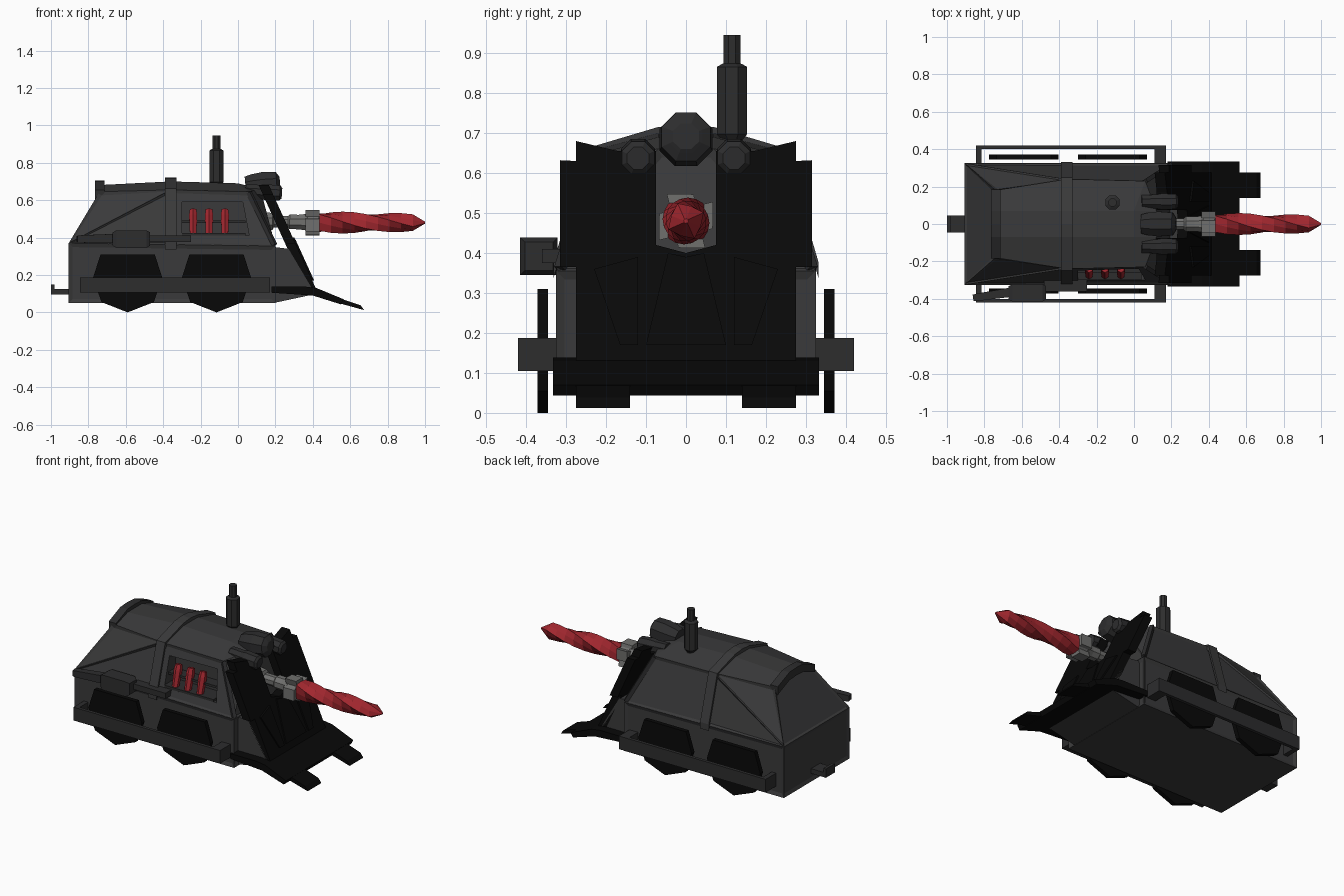
import bpy, bmesh, math
from mathutils import Vector

if "Cube" in bpy.data.objects:
    bpy.data.objects.remove(bpy.data.objects["Cube"])


def mat(name, r, g, b):
    m = bpy.data.materials.new(name)
    m.diffuse_color = (r, g, b, 1)
    m.use_nodes = True
    m.node_tree.nodes["Principled BSDF"].inputs["Base Color"].default_value = m.diffuse_color
    return m


BODY = mat("dark_grey", .042, .042, .043)
TRIM = mat("trim_grey", .026, .026, .027)
BLACK = mat("black", .0025, .0025, .0025)
STEEL = mat("steel", .16, .16, .155)
RED = mat("red", .36, .02, .028)


def finish(name, bm, m):
    bmesh.ops.recalc_face_normals(bm, faces=bm.faces)
    me = bpy.data.meshes.new(name)
    bm.to_mesh(me)
    bm.free()
    ob = bpy.data.objects.new(name, me)
    bpy.context.collection.objects.link(ob)
    me.materials.append(m)
    return ob


def skin(name, rings, m):
    """Join equal rings of points into a closed solid."""
    bm = bmesh.new()
    vs = [[bm.verts.new(p) for p in r] for r in rings]
    n = len(vs[0])
    for a, b in zip(vs, vs[1:]):
        for i in range(n):
            j = (i + 1) % n
            bm.faces.new((a[i], a[j], b[j], b[i]))
    bm.faces.new(vs[0])
    bm.faces.new(vs[-1])
    return finish(name, bm, m)


def hull(name, pts, m, inset=0):
    bm = bmesh.new()
    for p in pts:
        bm.verts.new(p)
    bmesh.ops.convex_hull(bm, input=bm.verts[:])
    bmesh.ops.dissolve_limit(bm, angle_limit=.17, verts=bm.verts[:], edges=bm.edges[:])
    if inset:  # recessed panels on the large side and back faces
        bmesh.ops.recalc_face_normals(bm, faces=bm.faces)
        fs = [f for f in bm.faces if f.calc_area() > .04 and abs(f.normal.z) < .85]
        bmesh.ops.inset_individual(bm, faces=fs, thickness=inset, depth=-.008)
    return finish(name, bm, m)


def box(name, x, y, z, m):
    y0, y1 = sorted(y)
    return skin(name, [[(a, y0, z[0]), (a, y1, z[0]), (a, y1, z[1]), (a, y0, z[1])] for a in x], m)


def profile(name, pts, y0, y1, m):
    """Extrude an (x, z) outline across y."""
    return skin(name, [[(x, y, z) for x, z in pts] for y in (y0, y1)], m)


def tube(name, p, q, stations, n, m):
    """Lathe of (fraction, radius) stations along p-q with n sides."""
    p, q = Vector(p), Vector(q)
    rot = (q - p).to_track_quat('Z', 'Y')
    angs = [2 * math.pi * (i + .5) / n for i in range(n)]
    return skin(name, [[p.lerp(q, t) + rot @ Vector((r * math.cos(a), r * math.sin(a), 0))
                        for a in angs] for t, r in stations], m)


# lower hull with recessed side panels, and nose
hull("lower_hull", [(x, y, z) for y in (-.325, .325) for x, z in
     ((-.905, .05), (-.905, .37), (.2, .05), (.2, .355))], BODY, .03)
hull("hull_nose", [(x, y, z) for y in (-.275, .275) for x, z in
     ((.19, .05), (.4, .095), (.4, .12), (.27, .34), (.19, .35))], BODY)

# cabin with sloped sides and a crowned roof, in a rear and a front section
belt_r, belt_m, belt_f = (-.905, .325, .37), (-.36, .325, .362), (.2, .325, .354)
edge_r, edge_m, edge_f = (-.74, .18, .645), (-.36, .24, .655), (.06, .23, .645)
top_r, top_m, top_f = (-.715, .07, .682), (-.36, .07, .70), (.0, .07, .69)


def both(*pts):
    return [(x, s * y, z) for s in (1, -1) for x, y, z in pts]


hull("cabin_rear", both(belt_r, belt_m, edge_r, edge_m, top_r, top_m), BODY, .022)
cab = hull("cabin_front", both(belt_m, belt_f, edge_m, edge_f, top_m, top_f,
           (.12, .07, .66), (.21, .07, .40)), BODY, .022)

# equipment bay cut in the front side of the cabin
cut = profile("bay_cutter", [(-.30, .41), (.06, .41), (.025, .59), (-.30, .59)], -.4, -.19, TRIM)
cut.hide_render = True
cut.hide_viewport = True
mod = cab.modifiers.new("bay", 'BOOLEAN')
mod.object = cut
mod.solver = 'EXACT'
for x in (-.24, -.155, -.07):
    tube("red_canister", (x, -.275, .42), (x, -.24, .55), ((0, .02), (.75, .025), (1, .02)), 6, RED)
box("bay_rail", (-.3, .04), (-.26, -.19), (.478, .492), TRIM)
box("bay_lower_rail", (-.3, .04), (-.30, -.19), (.41, .425), TRIM)

# roof rib and rear bar following the crown
def arch(name, x0, x1, pts, drop, m):
    for s in (1, -1):
        skin(name, [[(x, s * y, z) for y, z in pts] + [(x, s * y, z - drop) for y, z in pts[::-1]]
                    for x in (x0, x1)], m)


arch("roof_rib", -.39, -.33, ((0, .722), (.07, .715), (.248, .662), (.332, .375)), .04, BODY)
arch("rear_roof_bar", -.765, -.715, ((0, .706), (.07, .702), (.185, .655)), .05, TRIM)

# wheels and side rails
for s in (1, -1):
    for cx in (-.59, -.115):
        profile("wheel", [(cx + dx, z) for dx, z in ((-.145, .31), (.145, .31), (.185, .185),
                (.14, .055), (.0, .0), (-.14, .055), (-.185, .185))], s * .345, s * .372, BLACK)
    box("side_rail", (-.845, .17), (s * .40, s * .42), (.105, .187), TRIM)
    box("rail_bracket_rear", (-.845, -.815), (s * .31, s * .41), (.105, .187), TRIM)
    box("rail_bracket_front", (.11, .17), (s * .31, s * .41), (.105, .187), TRIM)
    tube("front_corner_post", (.195, s * .315, .36), (.06, s * .228, .64), ((0, .016), (1, .016)), 4, TRIM)

# rear hitch
box("hitch_bar", (-.99, -.89), (-.045, .045), (.095, .125), TRIM)
box("hitch_lip", (-1, -.982), (-.045, .045), (.095, .15), TRIM)

# exhaust on the front side
box("exhaust_pipe", (-.48, -.25), (-.36, -.29), (.375, .41), TRIM)
tube("exhaust_muffler", (-.67, -.368, .392), (-.47, -.368, .392),
     ((0, .05), (.1, .066), (.9, .066), (1, .05)), 4, TRIM)
tube("exhaust_tip", (-.86, -.395, .392), (-.66, -.365, .395), ((0, .024), (.1, .028), (1, .035)), 4, TRIM)

# roof mast
tube("mast", (-.115, .115, .65), (-.115, .115, .945),
     ((0, .026), (.1, .026), (.16, .041), (.73, .041), (.75, .03), (.76, .023), (1, .023)), 8, TRIM)

# roof lamps
tube("centre_lamp", (.04, 0, .675), (.225, 0, .692),
     ((0, .055), (.2, .065), (.5, .072), (.9, .066), (.97, .045), (1, .035)), 8, TRIM)
for s in (1, -1):
    tube("side_lamp", (.04, s * .12, .65), (.235, s * .12, .637),
         ((0, .038), (.4, .04), (.55, .046), (.94, .044), (1, .03)), 8, TRIM)


# slanted ram plate with a slot for the drill
def plate(name, yz, s, lift, thick):
    def at(y, z, d):
        return (.42 - (z - .12) * .455 + d, s * y, z)
    return skin(name, [[at(y, z, d) for y, z in yz] for d in (lift, lift - thick)], BLACK)


for s in (1, -1):
    plate("ram_plate", ((0, .11), (.275, .11), (.275, .365), (.315, .365), (.315, .632), (.275, .63),
          (.275, .68), (.17, .655), (.075, .655), (.075, .42), (0, .40)), s, 0, .055)
    plate("ram_outer_rib", ((.12, .39), (.23, .36), (.165, .17), (.12, .17)), s, .01, .03)
    plate("ram_inner_rib", ((.0, .39), (.045, .40), (.1, .17), (.0, .17)), s, .008, .03)
    # digging teeth
    profile("blade_tooth", ((.53, .08), (.655, .038), (.675, .012), (.53, .052)), s * .14, s * .275, BLACK)
profile("blade_base", ((.18, .138), (.36, .138), (.42, .13), (.565, .07), (.55, .043), (.40, .09), (.18, .105)),
        -.333, .333, BLACK)

# drill mount: sleeve, collar and four clamp fins
tube("drill_sleeve", (.10, 0, .487), (.38, 0, .482),
     ((0, .055), (.3, .05), (.33, .033), (.6, .033), (.63, .042), (.8, .042), (1, .05)), 8, STEEL)
tube("drill_collar", (.36, 0, .48), (.44, 0, .48), ((0, .045), (.15, .055), (.85, .055), (1, .048)), 8, STEEL)
for i in range(4):
    a = math.pi / 2 * i + .25
    c = Vector((0, math.cos(a), math.sin(a)))
    t = Vector((0, -math.sin(a), math.cos(a)))
    hull("collar_fin", [Vector((x, 0, .48)) + c * r + t * w for x in (.36, .435)
         for r, w in ((.04, -.035), (.04, .03), (.06, -.035), (.078, .03))], STEEL)

# twisted drill bit
rings = []
N = 8
for k in range(N + 1):
    f = k / N
    rr = .062 - .013 * f
    rings.append([(.435 + .5 * f, rr * w * math.cos(a), .48 + rr * w * math.sin(a)) for a, w in
                  ((2 * math.pi * i / 8 + f * 2.8, 1 if i % 2 else .8) for i in range(8))])
rings.append([(1.0, .006 * math.cos(a), .48 + .006 * math.sin(a)) for a in
              (2 * math.pi * i / 8 + 3 for i in range(8))])
skin("drill_bit", rings, RED)
